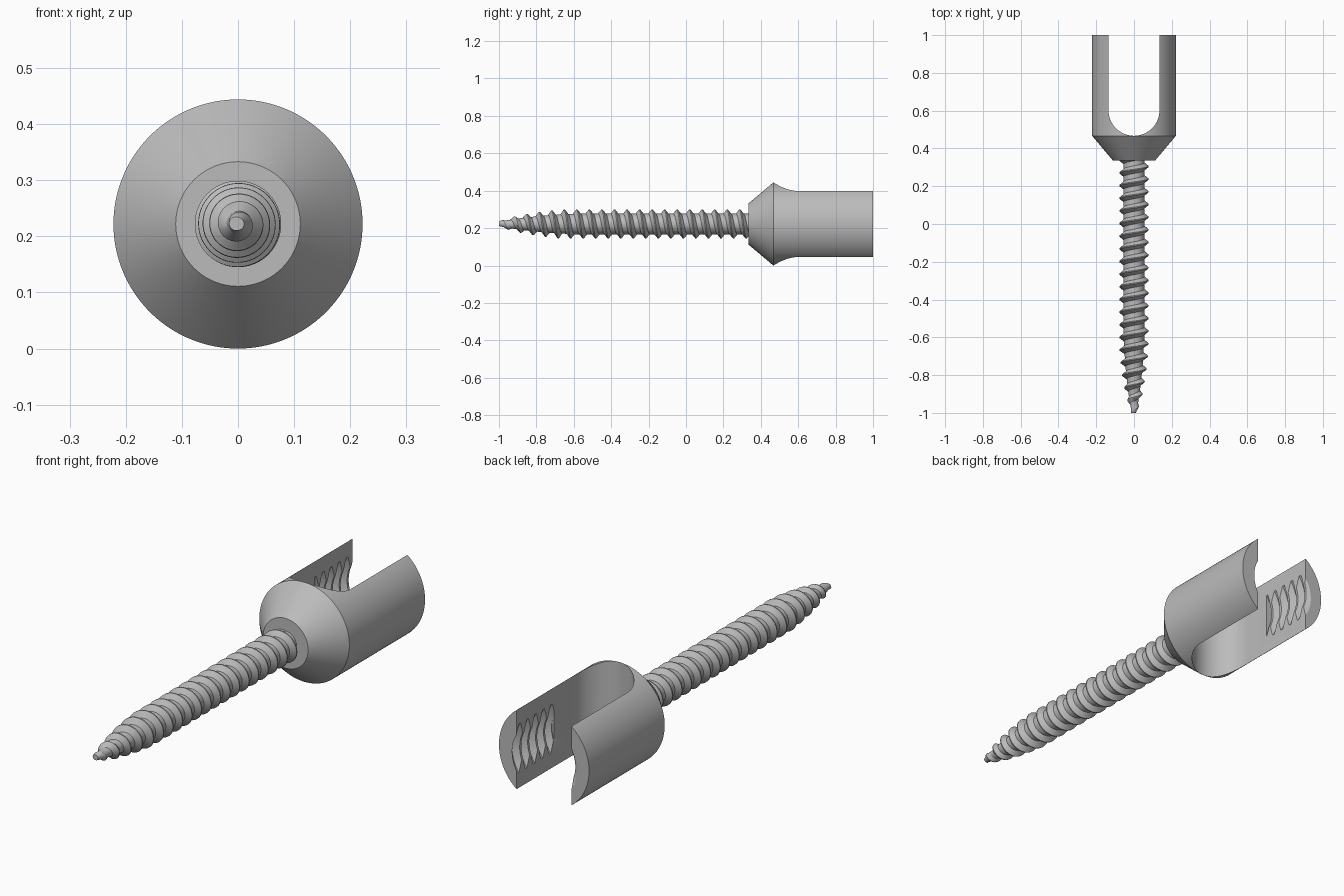
import bpy, bmesh, math
from math import sin, cos, pi

if "Cube" in bpy.data.objects:
    bpy.data.objects.remove(bpy.data.objects["Cube"], do_unlink=True)

AXIS_Z = 0.222          # height of the long axis, which runs along y
HEAD_R = 0.222
SLOT_R = 0.135

steel = bpy.data.materials.new("brushed steel grey")
steel.use_nodes = True
steel.diffuse_color = (0.5, 0.5, 0.5, 1)
steel.node_tree.nodes["Principled BSDF"].inputs["Base Color"].default_value = (0.5, 0.5, 0.5, 1)


def finish(name, bm):
    bmesh.ops.recalc_face_normals(bm, faces=bm.faces[:])
    mesh = bpy.data.meshes.new(name)
    bm.to_mesh(mesh)
    bm.free()
    mesh.materials.append(steel)
    ob = bpy.data.objects.new(name, mesh)
    bpy.context.collection.objects.link(ob)
    return ob


def around(r, t, y):
    return (r * sin(t), y, AXIS_Z + r * cos(t))


def interp(points, x):
    for (x0, a), (x1, b) in zip(points, points[1:]):
        if x <= x1:
            return a + (b - a) * max(0, x - x0) / (x1 - x0)
    return points[-1][1]


def lathe(name, profile, n=128):
    bm = bmesh.new()
    rings = [[bm.verts.new(around(r, 2 * pi * i / n, y)) for i in range(n)]
             for y, r in profile]
    for a, b in zip(rings, rings[1:]):
        for i in range(n):
            k = (i + 1) % n
            bm.faces.new((a[i], a[k], b[k], b[i]))
    bm.faces.new(rings[0])
    bm.faces.new(rings[-1])
    return finish(name, bm)


def threaded_rod(name, y0, y1, pitch, crest, core, ref, shape, n=64):
    """Solid right-handed helical rod; crest and core are radius curves along y."""
    bm = bmesh.new()
    k = len(shape) - 1
    start = ref + pitch * (math.floor((y0 - ref) / pitch) - 2)
    rows = k * (math.ceil((y1 - y0) / pitch) + 5)
    cols = []
    for i in range(n):
        turn = i / n
        col = []
        for j in range(rows):
            y = start + pitch * (j // k + shape[j % k][0] + turn)
            y = min(max(y, y0), y1)
            h = interp(shape, ((y - ref) / pitch - turn) % 1)
            lo, hi = interp(core, y), interp(crest, y)
            col.append(bm.verts.new(around(lo + (hi - lo) * h, 2 * pi * turn, y)))
        cols.append(col)
    for i in range(n):
        a, b = cols[i], cols[(i + 1) % n]
        s = k if i == n - 1 else 0       # the seam joins one turn further on
        for j in range(rows - 1 - s):
            bm.faces.new((a[j], b[j + s], b[j + s + 1], a[j + 1]))
    bmesh.ops.remove_doubles(bm, verts=bm.verts[:], dist=1e-5)
    bmesh.ops.holes_fill(bm, edges=[e for e in bm.edges if e.is_boundary], sides=0)
    return finish(name, bm)


def cut(ob, cutter):
    cutter.hide_render = True
    bpy.context.view_layer.objects.active = ob
    mod = ob.modifiers.new("cut", "BOOLEAN")
    mod.operation = "DIFFERENCE"
    mod.solver = "EXACT"
    mod.object = cutter
    bpy.ops.object.modifier_apply(modifier=mod.name)
    bpy.data.objects.remove(cutter, do_unlink=True)


def smooth(ob):
    bpy.ops.object.select_all(action="DESELECT")
    ob.select_set(True)
    bpy.context.view_layer.objects.active = ob
    bpy.ops.object.shade_smooth_by_angle(angle=math.radians(28))


# Head: cone widening into a cylinder
head = lathe("slotted_head", [(0.335, 0.111), (0.467, HEAD_R), (1.0, HEAD_R)])

# U-shaped slot through the head, open at the back
bm = bmesh.new()
outline = [(SLOT_R * cos(a), 0.467 + SLOT_R + SLOT_R * sin(a))
           for a in [pi + pi * i / 40 for i in range(41)]]
outline += [(SLOT_R, 1.1), (-SLOT_R, 1.1)]
low = [bm.verts.new((x, y, -0.1)) for x, y in outline]
high = [bm.verts.new((x, y, 0.6)) for x, y in outline]
bm.faces.new(low)
bm.faces.new(high)
for i in range(len(low)):
    j = (i + 1) % len(low)
    bm.faces.new((low[i], low[j], high[j], high[i]))
cut(head, finish("slot_cutter", bm))

# Internal thread on the two arms
bore = threaded_rod("bore_cutter", 0.735, 1.06, 0.056, [(0, 0.173), (2, 0.173)],
                    [(0, 0.147), (2, 0.147)], 0.74,
                    [(0, 1), (0.2, 1), (0.5, 0), (0.7, 0), (1, 1)])
cut(head, bore)
smooth(head)

# Tapered shank with an external thread
crest = [(-1, 0.016), (-0.97, 0.025), (-0.9, 0.045), (-0.8, 0.063), (-0.68, 0.077), (1, 0.077)]
core = [(-1, 0.011), (-0.97, 0.018), (-0.88, 0.032), (-0.75, 0.046), (-0.6, 0.055), (1, 0.055)]
shank = threaded_rod("threaded_shank", -1.0, 0.36, 0.067, crest, core, -0.653,
                     [(0, 1), (0.08, 1), (0.34, 0), (0.74, 0), (1, 1)])
smooth(shank)
